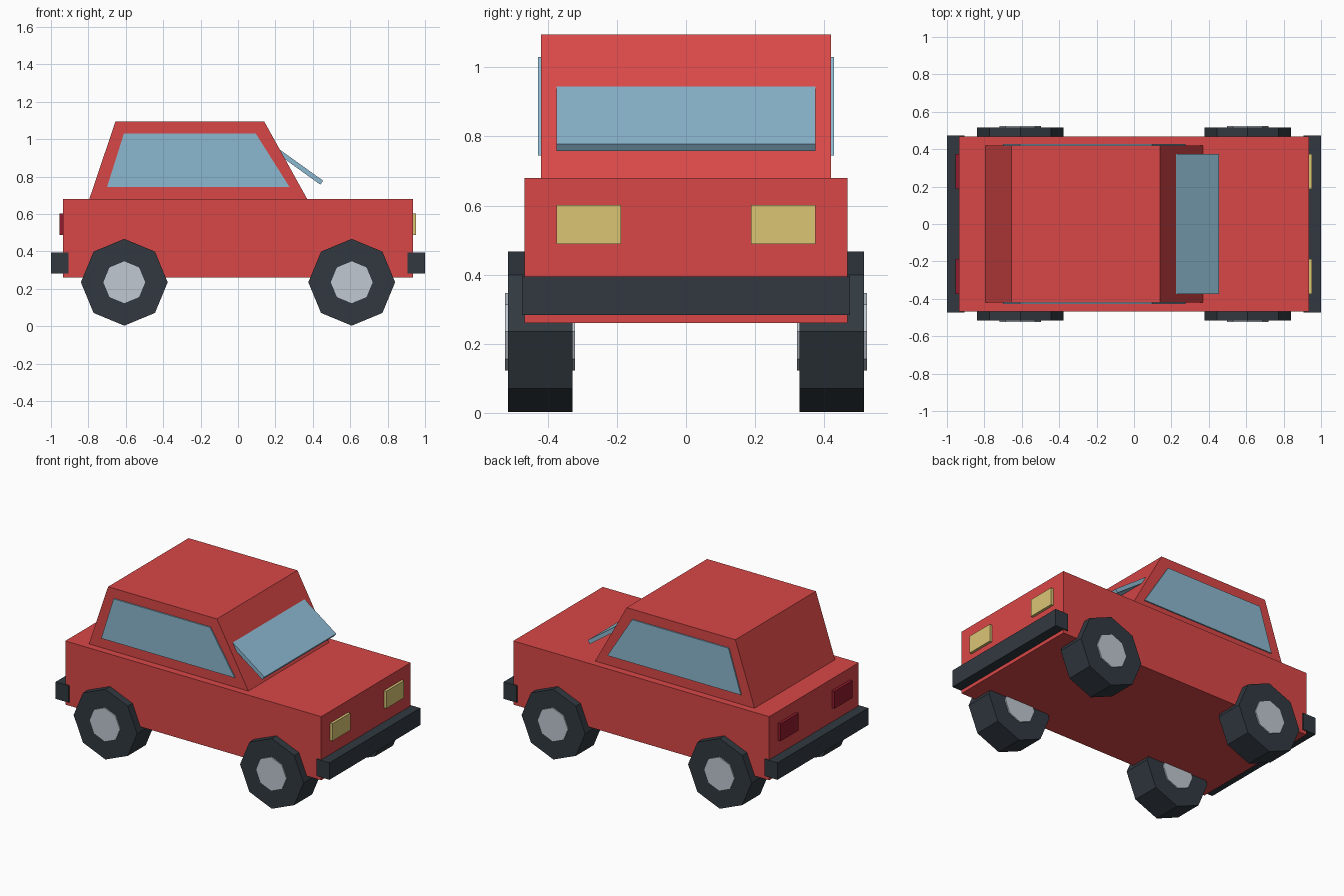
import bpy, bmesh, math
from mathutils import Matrix

cube = bpy.data.objects.get("Cube")
if cube:
    bpy.data.objects.remove(cube, do_unlink=True)


def material(name, *srgb):
    color = [((c / 255 + 0.055) / 1.055) ** 2.4 for c in srgb] + [1]
    mat = bpy.data.materials.new(name)
    mat.use_nodes = True
    mat.diffuse_color = color
    mat.node_tree.nodes["Principled BSDF"].inputs["Base Color"].default_value = color
    return mat


red = material("body red", 217, 71, 71)
glass = material("window blue", 140, 184, 208)
black = material("rubber black", 49, 57, 64)
silver = material("hub silver", 192, 200, 209)
yellow = material("headlight yellow", 219, 197, 117)
crimson = material("tail light crimson", 146, 27, 45)


def finish(name, bm, mat):
    bmesh.ops.recalc_face_normals(bm, faces=bm.faces)
    mesh = bpy.data.meshes.new(name)
    bm.to_mesh(mesh)
    bm.free()
    mesh.materials.append(mat)
    obj = bpy.data.objects.new(name, mesh)
    bpy.context.collection.objects.link(obj)
    return obj


def prism(name, profile, y0, y1, mat):
    """Extrude an (x, z) side profile across the width from y0 to y1."""
    bm = bmesh.new()
    face = bm.faces.new([bm.verts.new((x, y0, z)) for x, z in profile])
    ext = bmesh.ops.extrude_face_region(bm, geom=[face])["geom"]
    verts = [v for v in ext if isinstance(v, bmesh.types.BMVert)]
    bmesh.ops.translate(bm, verts=verts, vec=(0, y1 - y0, 0))
    return finish(name, bm, mat)


def box(name, x0, x1, y0, y1, z0, z1, mat):
    return prism(name, [(x0, z0), (x1, z0), (x1, z1), (x0, z1)], y0, y1, mat)


def octagon(name, x, y, z, radius, width, mat):
    """Eight-sided disc with its axle along y and one corner straight up."""
    bm = bmesh.new()
    place = Matrix.Translation((x, y, z)) @ Matrix.Rotation(math.pi / 2, 4, "X")
    bmesh.ops.create_cone(bm, cap_ends=True, segments=8, radius1=radius,
                          radius2=radius, depth=width, matrix=place)
    return finish(name, bm, mat)


# Body and cabin
box("body", -0.935, 0.935, -0.467, 0.467, 0.26, 0.68, red)
prism("cabin", [(-0.795, 0.68), (0.37, 0.68), (0.14, 1.095), (-0.655, 1.095)],
      -0.42, 0.42, red)

# Windshield panel tilted out over the hood
prism("windshield", [(0.2, 0.961), (0.455, 0.778), (0.44, 0.757), (0.185, 0.94)],
      -0.375, 0.375, glass)

# Bumpers
box("front_bumper", 0.905, 1.0, -0.474, 0.474, 0.283, 0.395, black)
box("rear_bumper", -1.0, -0.905, -0.474, 0.474, 0.283, 0.395, black)

window = [(-0.70, 0.745), (0.275, 0.745), (0.095, 1.03), (-0.61, 1.03)]
for side, s in (("left", 1), ("right", -1)):
    # Side windows and lamps
    prism(f"{side}_window", window, s * 0.419, s * 0.428, glass)
    box(f"{side}_headlight", 0.925, 0.952, s * 0.188, s * 0.374, 0.488, 0.602, yellow)
    box(f"{side}_tail_light", -0.954, -0.925, s * 0.188, s * 0.374, 0.488, 0.602, crimson)
    # Wheels with hubs showing on both faces
    for end, x in (("front", 0.608), ("rear", -0.608)):
        octagon(f"{end}_{side}_tire", x, s * 0.422, 0.235, 0.232, 0.187, black)
        octagon(f"{end}_{side}_hub", x, s * 0.422, 0.235, 0.112, 0.203, silver)
